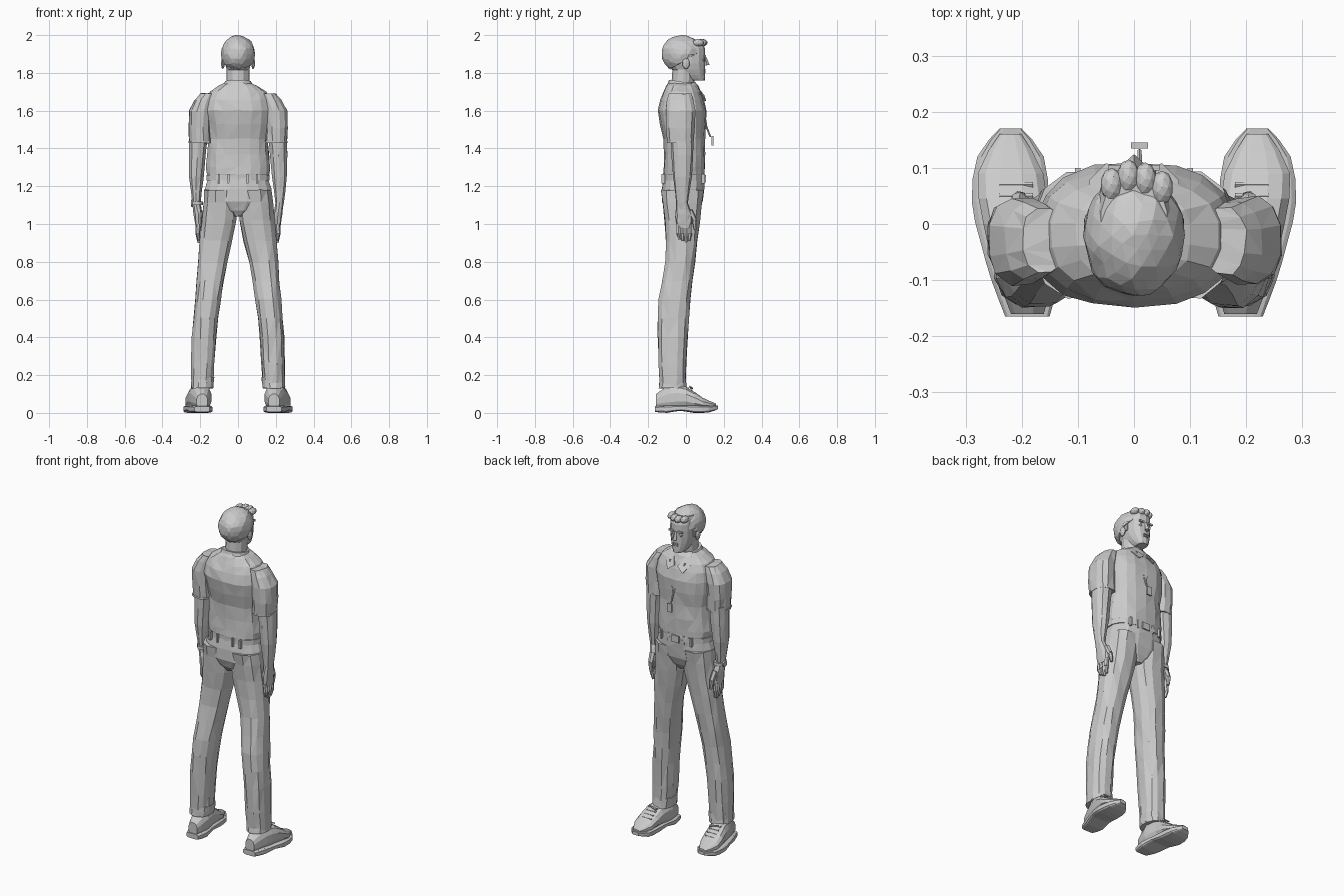
import bpy, bmesh, math, random
from mathutils import Vector

random.seed(4)
default_cube = bpy.data.objects.get("Cube")
if default_cube:
    bpy.data.objects.remove(default_cube)

COLOUR = (.6, .6, .6, 1)
grey = bpy.data.materials.new("light_grey")
grey.use_nodes = True
grey.diffuse_color = COLOUR
grey.node_tree.nodes["Principled BSDF"].inputs["Base Color"].default_value = COLOUR


def finish(name, bm, jitter=0):
    """Turn a bmesh into a named object, with optional cloth-like facets."""
    if jitter:
        for vert in bm.verts:
            vert.co += Vector([random.uniform(-jitter, jitter) for axis in "xyz"])
        bmesh.ops.triangulate(bm, faces=bm.faces)
    bmesh.ops.recalc_face_normals(bm, faces=bm.faces)
    mesh = bpy.data.meshes.new(name)
    bm.to_mesh(mesh)
    bm.free()
    mesh.materials.append(grey)
    bpy.context.collection.objects.link(bpy.data.objects.new(name, mesh))


def smooth_rings(rings):
    """Add a ring halfway along each span, on a smooth curve through the rings."""
    rings = [Vector(ring) for ring in rings]
    padded = [rings[0], *rings, rings[-1]]
    result = []
    for before, start, end, after in zip(padded, rings, rings[1:], padded[3:]):
        result += [start, (start + end) / 2 + (start + end - before - after) / 16]
    return result + [rings[-1]]


def loft(name, rings, sides=12, power=2.4, along_y=False, side=1, jitter=0, tilt=0):
    """Skin rounded sections given as (position, centre, centre, radius, radius)."""
    bm = bmesh.new()
    loops = []
    for place, centre_a, centre_b, radius_a, radius_b in smooth_rings(rings):
        loop = []
        for i in range(sides):
            angle = math.tau * (i + .5) / sides
            c, s = math.cos(angle), math.sin(angle)
            a = centre_a + radius_a * math.copysign(abs(c) ** (2 / power), c)
            b = centre_b + radius_b * math.copysign(abs(s) ** (2 / power), s)
            point = (a * side, place, b) if along_y else (a * side, b, place + tilt * b)
            loop.append(bm.verts.new(point))
        loops.append(loop)
    for low, high in zip(loops, loops[1:]):
        for i in range(sides):
            bm.faces.new((low[i - 1], low[i], high[i], high[i - 1]))
    bm.faces.new(loops[0])
    bm.faces.new(loops[-1])
    finish(name, bm, jitter)


def centred(rings):
    """Rings (height, half width, depth centre, half depth) on the middle line."""
    return [(z, 0, y, width, depth) for z, width, y, depth in rings]


def rod(name, start, end, radius, end_radius, sides=6):
    start, end = Vector(start), Vector(end)
    span = end - start
    bm = bmesh.new()
    bmesh.ops.create_cone(bm, cap_ends=True, segments=sides, radius1=radius,
                          radius2=end_radius, depth=span.length)
    bm.transform(span.to_track_quat("Z", "Y").to_matrix().to_4x4())
    bmesh.ops.translate(bm, verts=bm.verts, vec=(start + end) / 2)
    finish(name, bm)


def box(name, centre, size):
    bm = bmesh.new()
    bmesh.ops.create_cube(bm, size=1)
    bmesh.ops.scale(bm, verts=bm.verts, vec=size)
    bmesh.ops.translate(bm, verts=bm.verts, vec=centre)
    finish(name, bm)


def blob(name, centre, size, detail=2, jitter=0, floor=None):
    """Faceted ellipsoid, optionally cut off below a sloping floor."""
    bm = bmesh.new()
    bmesh.ops.create_icosphere(bm, subdivisions=detail, radius=1)
    bmesh.ops.scale(bm, verts=bm.verts, vec=size)
    bmesh.ops.translate(bm, verts=bm.verts, vec=centre)
    if floor:
        point, normal = floor
        bmesh.ops.bisect_plane(bm, geom=bm.verts[:] + bm.edges[:] + bm.faces[:],
                               plane_co=point, plane_no=normal, clear_inner=True)
        bmesh.ops.holes_fill(bm, edges=[e for e in bm.edges if e.is_boundary])
    finish(name, bm, jitter)


def plate(name, points, thickness=.008):
    bm = bmesh.new()
    face = bm.faces.new([bm.verts.new(point) for point in points])
    extruded = bmesh.ops.extrude_face_region(bm, geom=[face])["geom"]
    moved = [item for item in extruded if isinstance(item, bmesh.types.BMVert)]
    bmesh.ops.translate(bm, verts=moved, vec=(0, thickness, 0))
    finish(name, bm)


# Shirt, belt and hips
loft("shirt", centred([
    (1.25, .16, -.01, .11), (1.3, .17, -.01, .11), (1.45, .16, -.01, .11),
    (1.6, .18, -.02, .13), (1.7, .15, -.02, .1), (1.75, .06, -.02, .07)]),
    sides=18, jitter=.003)
loft("belt", centred([(1.23, .17, -.01, .11), (1.26, .17, -.01, .11)]), sides=18)
loft("hips", centred([(1.04, .04, -.02, .07), (1.12, .18, -.02, .11), (1.24, .16, -.01, .11)]),
     sides=16, jitter=.002)
box("belt_buckle", (0, .1, 1.24), (.05, .01, .04))
for x in (-.1, -.05, .05, .1):
    for place, y in (("front", .09), ("back", -.12)):
        box(place + "_belt_loop", (x, y, 1.24), (.01, .02, .05))

# Neck, face and hair
rod("neck", (0, -.02, 1.7), (0, -.01, 1.84), .06, .06, sides=12)
loft("face", centred([(1.76, .03, .06, .04), (1.79, .05, .03, .07), (1.85, .07, 0, .1),
                      (1.93, .07, 0, .1), (1.97, .06, 0, .08)]), sides=14)
blob("hair", (0, -.02, 1.9), (.09, .11, .1), detail=3, jitter=.003,
     floor=((0, 0, 1.87), (0, -.6, 1)))
for x in (-.04, -.01, .02, .05):
    blob("front_hair_tuft", (x, .09 - abs(x) / 2, 1.96), (.02, .03, .02))
rod("nose", (0, .1, 1.89), (0, .11, 1.84), .005, .015, sides=4)
for name, z in (("upper_lip", 1.815), ("lower_lip", 1.805)):
    box(name, (0, .1, z), (.03, .01, .007))

# Collar, lanyard and whistle
loft("collar_band", centred([(1.71, .09, -.02, .08), (1.75, .07, -.02, .07)]),
     sides=14, tilt=-.15)
knot = (.01, .11, 1.51)
rod("lanyard_end", knot, (.01, .13, 1.46), .005, .004)
box("whistle", (.01, .14, 1.44), (.03, .01, .05))

for side in (-1, 1):
    # Facial details and collar flap
    rod("lanyard", (side * .05, .08, 1.7), knot, .004, .004)
    blob("ear", (side * .08, 0, 1.85), (.01, .02, .03))
    blob("eye", (side * .03, .09, 1.87), (.01, .01, .01))
    box("eyebrow", (side * .03, .1, 1.89), (.03, .01, .01))
    box("sideburn", (side * .07, .02, 1.88), (.01, .02, .06))
    plate("collar_flap", [(side * x, y, z) for x, y, z in (
        (.08, .03, 1.73), (.08, .07, 1.69), (.05, .1, 1.65), (.01, .09, 1.68), (.04, .05, 1.73))])

    # Sleeve, forearm and hand
    loft("sleeve", [(1.43, .2, -.03, .06, .07), (1.6, .2, -.03, .06, .08),
                    (1.69, .16, -.03, .04, .06)], side=side, jitter=.003)
    loft("sleeve_hem", [(z, .2, -.03, .063, .073) for z in (1.43, 1.44)], side=side)
    loft("forearm_and_palm", [
        (.98, .21, -.01, .015, .04), (1.05, .21, -.01, .025, .045), (1.11, .22, -.02, .022, .03),
        (1.25, .22, -.02, .04, .05), (1.46, .21, -.02, .05, .06)], sides=10, side=side, jitter=.002)
    for i in range(4):
        y = .02 * i - .04
        knuckle = (side * .213, y, .95)
        rod("finger", (side * .21, y, 1), knuckle, .013, .012)
        rod("fingertip", knuckle, (side * .207, y * .8, .9 + .01 * abs(i - 2)), .012, .007)
    thumb_joint = (side * .205, .045, 1.02)
    rod("thumb_base", (side * .21, .02, 1.07), thumb_joint, .017, .014)
    rod("thumb_tip", thumb_joint, (side * .2, .05, .97), .014, .008)

    # Trouser leg and cuff
    loft("trouser_leg", [
        (.14, .19, -.07, .06, .07), (.4, .18, -.07, .065, .08), (.6, .16, -.06, .07, .085),
        (.8, .135, -.03, .08, .08), (1.02, .1, -.02, .095, .095), (1.18, .09, -.02, .09, .115)],
        side=side, jitter=.003)
    loft("trouser_cuff", [(.13, .19, -.07, .06, .075), (.19, .185, -.07, .062, .07)],
         side=side, jitter=.002)

    # Shoe with an arched sole and laces
    loft("sole", [
        (-.165, .19, .02, .04, .015), (-.1, .195, .02, .06, .02), (-.03, .21, .025, .065, .014),
        (.04, .22, .02, .07, .02), (.12, .22, .02, .06, .018), (.17, .22, .03, .02, .01)],
        power=5, along_y=True, side=side)
    loft("shoe_upper", [
        (-.16, .19, .06, .03, .04), (-.08, .195, .08, .055, .07), (0, .21, .08, .06, .06),
        (.09, .22, .05, .06, .03), (.16, .22, .04, .02, .01)], along_y=True, side=side)
    for i in range(4):
        y, z = .02 * i + .01, .13 - .014 * i
        rod("shoelace", (side * .18, y, z), (side * .24, y, z), .006, .006)
    rod("lace_bow", (side * .18, .03, .13), (side * .23, .02, .14), .007, .004)

# Watch on one wrist
loft("watch_strap", [(z, .215, -.02, .03, .04) for z in (1.1, 1.12)], side=-1)
rod("watch_face", (-.24, -.02, 1.11), (-.25, -.02, 1.11), .02, .018, sides=10)
